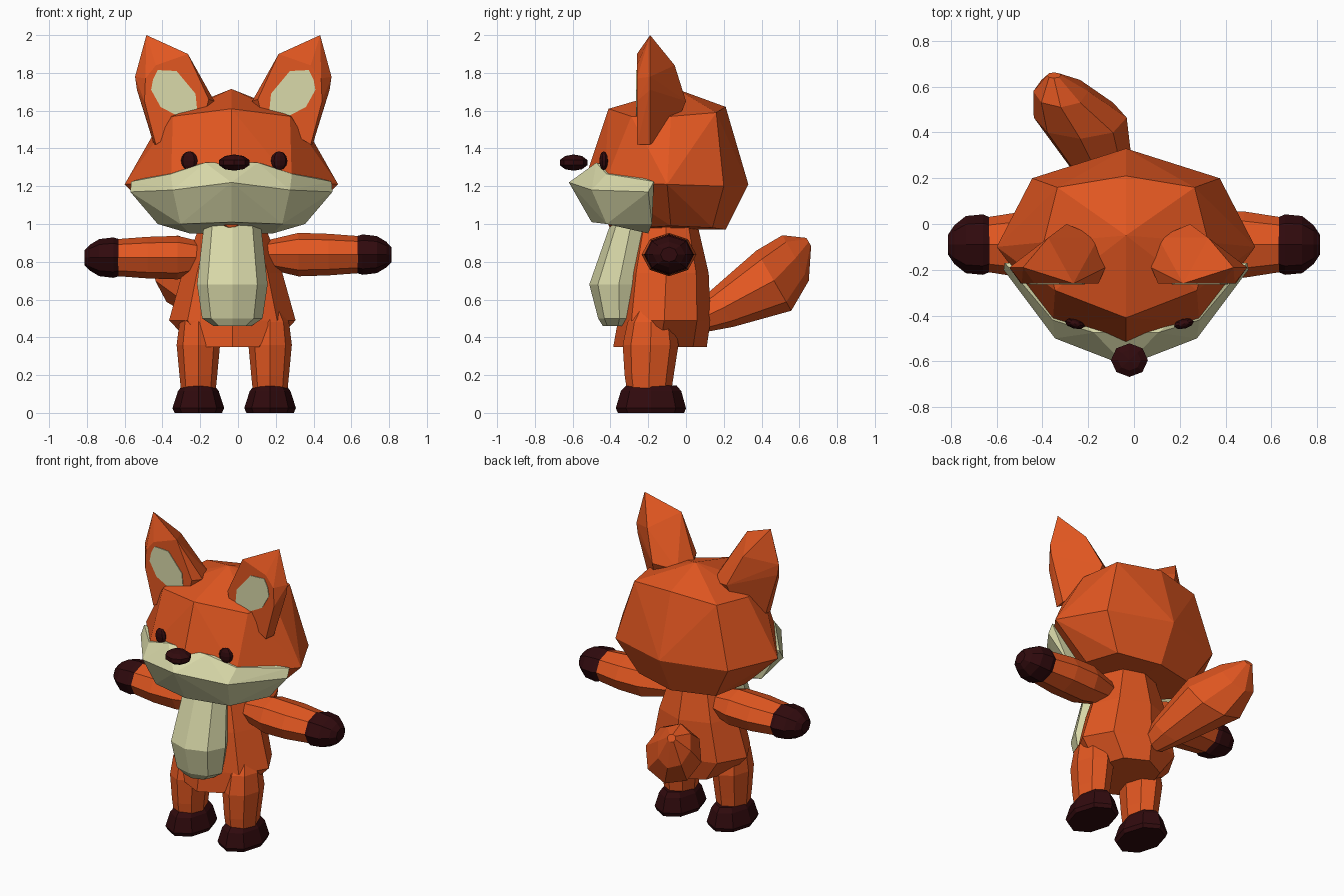
import bpy
import bmesh
from math import cos, sin, pi, radians
from mathutils import Vector, Matrix

if "Cube" in bpy.data.objects:
    bpy.data.objects.remove(bpy.data.objects["Cube"], do_unlink=True)


def make_material(name, red, green, blue):
    material = bpy.data.materials.new(name)
    material.use_nodes = True
    color = (red, green, blue, 1)
    material.diffuse_color = color
    material.node_tree.nodes["Principled BSDF"].inputs["Base Color"].default_value = color
    return material


orange = make_material("orange_fur", .76, .095, .015)
cream = make_material("cream_fur", .7, .7, .4)
dark = make_material("dark_brown", .03, .003, .004)

X, Y, Z = Vector((1, 0, 0)), Vector((0, 1, 0)), Vector((0, 0, 1))
HEAD_CENTER = -.035
EAR_CENTER = -.025
BODY_CENTER = -.02


def finish(bm, name, material):
    """Turn the bmesh into a flat shaded object."""
    bmesh.ops.recalc_face_normals(bm, faces=bm.faces)
    mesh = bpy.data.meshes.new(name)
    bm.to_mesh(mesh)
    bm.free()
    part = bpy.data.objects.new(name, mesh)
    bpy.context.scene.collection.objects.link(part)
    mesh.materials.append(material)


def loft(name, material, rings, across, up, sides=8):
    """Skin elliptical rings given as (center, across radius, up radius)."""
    bm = bmesh.new()
    loops = []
    for center, radius_a, radius_b in rings:
        angles = [2 * pi * step / sides for step in range(sides)]
        loops.append([bm.verts.new(Vector(center)
                                   + across * cos(angle) * radius_a
                                   + up * sin(angle) * radius_b)
                      for angle in angles])
    for lower, upper in zip(loops, loops[1:]):
        for i in range(sides):
            j = (i + 1) % sides
            bm.faces.new((lower[i], lower[j], upper[j], upper[i]))
    bm.faces.new(loops[0])
    bm.faces.new(loops[-1])
    finish(bm, name, material)


def upright(name, material, x, rings):
    """Vertical loft from (z, half width, front y, back y) rings."""
    sections = [((x, (front + back) / 2, z), width, (back - front) / 2)
                for z, width, front, back in rings]
    loft(name, material, sections, X, Y)


def hull(name, material, points):
    """Faceted solid wrapped around the points."""
    bm = bmesh.new()
    for point in points:
        bm.verts.new(point)
    result = bmesh.ops.convex_hull(bm, input=bm.verts)
    loose = {v for v in result["geom_interior"] if isinstance(v, bmesh.types.BMVert)}
    bmesh.ops.delete(bm, geom=list(loose), context="VERTS")
    bmesh.ops.dissolve_limit(bm, angle_limit=radians(3), verts=bm.verts, edges=bm.edges)
    finish(bm, name, material)


def mirrored(points, center, side):
    return [(center + side * x, y, z) for x, y, z in points]


def both_sides(half, center):
    """Complete a symmetric point set from its left half."""
    return mirrored(half, center, 1) + mirrored([p for p in half if p[0]], center, -1)


def ball(name, material, location, scale, yaw=0, segments=8, rings=5):
    bm = bmesh.new()
    placement = (Matrix.Translation(location) @ Matrix.Rotation(yaw, 4, "Z")
                 @ Matrix.Diagonal((*scale, 1)))
    bmesh.ops.create_uvsphere(bm, u_segments=segments, v_segments=rings,
                              radius=1, matrix=placement)
    finish(bm, name, material)


# Head: crown, brow ring, wide cheek ring and jaw ring
head_half = [
    (0, -.05, 1.715),
    (0, -.41, 1.61), (.31, -.29, 1.57), (.36, -.08, 1.57), (.3, .16, 1.59), (0, .21, 1.62),
    (0, -.52, 1.28), (.32, -.43, 1.22), (.565, -.1, 1.21), (.41, .2, 1.2), (0, .33, 1.21),
    (0, -.4, .97), (.34, -.08, .99), (.28, .14, .98), (0, .21, .97),
]
hull("head", orange, both_sides(head_half, HEAD_CENTER))

# Cream muzzle wrapping the lower face
muzzle_half = [
    (.14, -.475, 1.325), (.32, -.42, 1.265), (.53, -.17, 1.225),
    (0, -.62, 1.22), (.31, -.5, 1.18), (.535, -.2, 1.17),
    (0, -.5, 1.01), (.27, -.42, 1), (.39, -.18, 1), (.22, -.2, .95),
]
hull("muzzle", cream, both_sides(muzzle_half, HEAD_CENTER))

# Nose
ball("nose", dark, (BODY_CENTER, -.595, 1.325), (.085, .077, .043))

# Ear solid: front outline, outer rim with the tip, and a ridge behind
ear_front = [(.24, 1.9), (.13, 1.66), (.15, 1.58), (.41, 1.42),
             (.47, 1.65), (.465, 1.77), (.41, 1.84)]
ear_rim = [(.46, 2), (.52, 1.78), (.51, 1.71), (.42, 1.42), (.1, 1.65)]
ear_ridge = [(.27, 0, 1.65), (.35, -.06, 1.84), (.29, -.05, 1.53), (.13, -.06, 1.62)]
ear_points = ([(x, -.26, z) for x, z in ear_front]
              + [(x, -.19, z) for x, z in ear_rim] + ear_ridge)

# Ear lining, a thin plate on the forward face
lining = [(.4, 1.815), (.3, 1.81), (.2, 1.69), (.19, 1.59), (.3, 1.575),
          (.385, 1.62), (.435, 1.71), (.425, 1.765)]
lining_points = [(x, y, z) for x, z in lining for y in (-.258, -.264)]

# Rings for the limbs, outward or upward
arm_rings = [(.13, .08, .07), (.32, .14, .115), (.48, .145, .11), (.64, .12, .098)]
hand_rings = [(.62, .115, .095), (.66, .132, .107), (.735, .125, .098),
              (.785, .085, .068), (.812, .045, .04)]
leg_rings = [(.1, .09, -.31, -.08), (.2, .1, -.325, -.065), (.36, .115, -.335, -.04),
             (.48, .1, -.31, -.06), (.57, .05, -.25, -.11)]
foot_rings = [(0, .125, -.36, -.01), (.025, .137, -.372, 0), (.115, .108, -.345, -.025),
              (.145, .085, -.315, -.05)]

for side, label in ((1, "left"), (-1, "right")):
    # Ear
    hull(label + "_ear", orange, mirrored(ear_points, EAR_CENTER, side))
    hull(label + "_ear_lining", cream, mirrored(lining_points, EAR_CENTER, side))

    # Eye
    ball(label + "_eye", dark, (BODY_CENTER + side * .238, -.436, 1.335),
         (.045, .022, .05), yaw=side * radians(14), rings=6)

    # Arm and hand
    for part, material, rings in (("arm", orange, arm_rings), ("hand", dark, hand_rings)):
        sections = [((side * x, -.09, .83 + side * .008), depth, height)
                    for x, depth, height in rings]
        loft(label + "_" + part, material, sections, Y, Z)

    # Leg and foot
    hip = BODY_CENTER + side * .19
    upright(label + "_leg", orange, hip, leg_rings)
    upright(label + "_foot", dark, hip, foot_rings)

# Body
upright("body", orange, BODY_CENTER - .01, [
    (.35, .2, -.385, .11), (.49, .335, -.36, .13), (.74, .265, -.33, .12), (1, .17, -.27, .06)])

# Cream belly patch
upright("belly", cream, BODY_CENTER - .01, [
    (.46, .1, -.44, -.28), (.5, .16, -.465, -.24), (.68, .187, -.512, -.2), (1, .15, -.4, -.18)])

# Tail sweeping back, up and to the right
tail_up = Vector((0, -.5, .86))
loft("tail", orange, [
    ((-.08, .08, .5), .07, .08), ((-.12, .195, .555), .12, .115),
    ((-.235, .465, .7), .203, .185), ((-.32, .58, .82), .12, .14),
    ((-.35, .65, .905), .03, .025)], X, tail_up)
